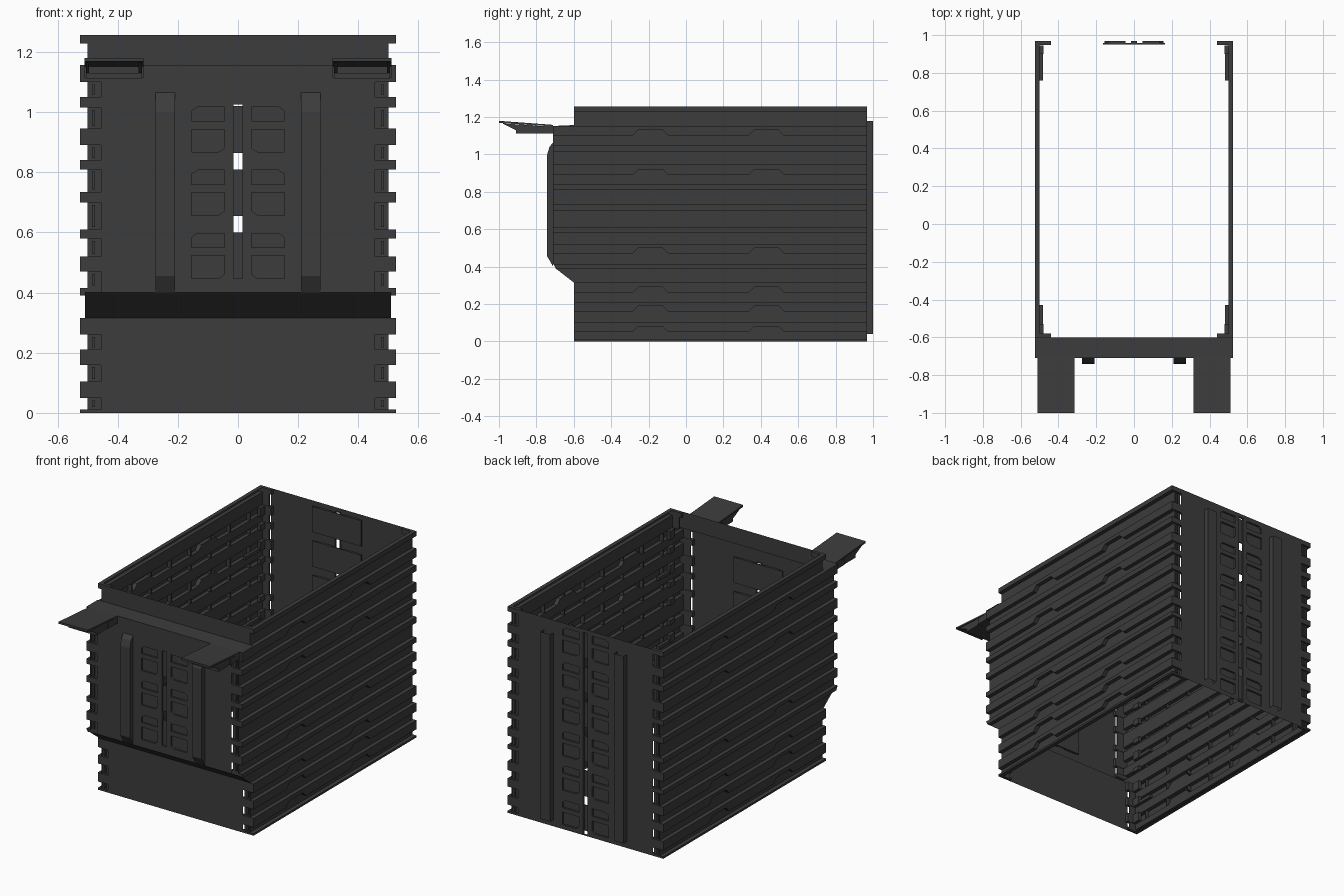
import bpy, bmesh

cube = bpy.data.objects.get("Cube")
if cube:
    bpy.data.objects.remove(cube, do_unlink=True)

grey = bpy.data.materials.new("dark_grey_plastic")
grey.use_nodes = True
COLOUR = (0.045, 0.045, 0.045, 1)
grey.diffuse_color = COLOUR
shader = grey.node_tree.nodes["Principled BSDF"]
shader.inputs["Base Color"].default_value = COLOUR
shader.inputs["Roughness"].default_value = 0.7

BACK, FRONT, LOW = 0.968, -0.71, -0.60
IN, OUT = 0.50, 0.525
TOP, LEDGE = 1.257, 1.157
# rib bottom, rib top, whether its lower edge is notched
RIBS = [(0.0, 0.012, 0), (0.05, 0.105, 1), (0.16, 0.21, 1), (0.26, 0.315, 1),
        (0.39, 0.415, 0), (0.47, 0.52, 1), (0.58, 0.61, 0), (0.70, 0.735, 0),
        (0.81, 0.84, 0), (0.89, 0.945, 1), (1.015, 1.05, 0), (1.10, 1.152, 1),
        (1.228, TOP, 0)]
NOTCHES = (-0.19, 0.43)


def finish(name, bm):
    mesh = bpy.data.meshes.new(name)
    bm.to_mesh(mesh)
    bm.free()
    mesh.materials.append(grey)
    obj = bpy.data.objects.new(name, mesh)
    bpy.context.collection.objects.link(obj)
    return obj


def add_box(bm, lo, hi):
    verts = bmesh.ops.create_cube(bm, size=1)["verts"]
    for v in verts:
        v.co = [lo[i] if v.co[i] < 0 else hi[i] for i in range(3)]


def mirrored_box(bm, lo, hi):
    add_box(bm, lo, hi)
    add_box(bm, (-hi[0], lo[1], lo[2]), (-lo[0], hi[1], hi[2]))


def front_y(z):
    """Front end of the side walls at a given height."""
    if z > LEDGE - 0.002:
        return LOW
    return LOW + (FRONT - LOW) * min(max((z - 0.32) / 0.08, 0), 1)


def notch_rise(y):
    return max(min(max((0.095 - abs(y - c)) / 0.03, 0), 1) for c in NOTCHES) * 0.03


# Corrugated side walls
columns = [c + d for c in NOTCHES for d in (-0.095, -0.065, 0.065, 0.095)] + [BACK]
for side, label in ((1, "left"), (-1, "right")):
    bm = bmesh.new()
    rows = []
    for zb, zt, notched in RIBS:
        if zb > LEDGE:
            rows.append((IN, LEDGE, 0))
        rows += [(IN, zb, notched), (OUT, zb, notched), (OUT, zt, 0), (IN, zt, 0)]
    grid = []
    for x, z, notched in rows:
        ys = [front_y(z)] + columns
        grid.append([bm.verts.new((side * x, y, z + notched * notch_rise(y))) for y in ys])
    for a, b in zip(grid, grid[1:]):
        for i in range(len(columns)):
            quad = [a[i], a[i + 1], b[i + 1], b[i]]
            bm.faces.new(quad if side > 0 else quad[::-1])
    finish(label + "_side_wall", bm)

# Small webs inside the hollow ribs
bm = bmesh.new()
for zb, zt, notched in RIBS[1:-1]:
    for k in range(8):
        y = -0.5 + k * 0.19
        low = zb + notched * notch_rise(y)
        mirrored_box(bm, (IN + 0.001, y, low), (OUT - 0.001, y + 0.008, zt))
finish("rib_webs", bm)

# Corner posts with a bracket at each rib
bm = bmesh.new()
for zb, zt, notched in RIBS:
    f = max(front_y(zb), front_y(zt))
    if zb < 1.2:
        f = front_y(zb) if zb > 0.3 else LOW
    mirrored_box(bm, (0.44, f, zb), (OUT, f + 0.02, zt))
    mirrored_box(bm, (0.44, BACK - 0.02, zb), (OUT, BACK, zt))
for (_, z0, _), (z1, _, _) in zip(RIBS, RIBS[1:]):
    f = front_y((z0 + z1) / 2) + 0.012
    if abs(z0 - 0.315) > 0.01:
        mirrored_box(bm, (0.455, f, z0), (IN, f + 0.006, z1))
        mirrored_box(bm, (0.475, f - 0.008, z0 + 0.008), (0.485, f, z1 - 0.008))
    mirrored_box(bm, (0.455, BACK - 0.018, z0), (IN, BACK - 0.012, z1))
    mirrored_box(bm, (0.475, BACK - 0.012, z0 + 0.008), (0.485, BACK - 0.004, z1 - 0.008))
finish("corner_brackets", bm)

# Inner lugs near the corners
bm = bmesh.new()
for zb, zt, _ in RIBS[1:-1]:
    mirrored_box(bm, (0.48, 0.90, zb), (IN, 0.945, zt))
    mirrored_box(bm, (0.48, LOW + 0.02, zb), (IN, LOW + 0.07, zt))
for z in (0.16, 0.47, 0.89):
    mirrored_box(bm, (0.482, 0.76, z), (IN, 0.90, z + 0.02))
    mirrored_box(bm, (0.482, -0.53, z), (IN, -0.43, z + 0.02))
finish("inner_lugs", bm)


def rect(x0, x1, z0, z1):
    return [(x0, z0), (x1, z0), (x1, z1), (x0, z1)]


def windows(z0):
    """A tall and a short window on both sides of the centre slot."""
    a, b, c = 0.045, 0.155, 0.02
    t, s, e = z0 + 0.076, z0 + 0.103, z0 + 0.15
    tall = [(a + c, z0), (b, z0), (b, t), (a, t), (a, z0 + c * 0.7)]
    short = [(a, s), (b, s), (b, e - c * 0.7), (b - c, e), (a, e)]
    return [[(m * x, z) for x, z in p] for p in (tall, short) for m in (1, -1)]


def panel(name, y, inward, outline, starts, slot):
    """Thin wall with recessed windows, backed by plates."""
    bm = bmesh.new()

    def loop(points):
        vs = [bm.verts.new((x, y, z)) for x, z in points]
        return [bm.edges.new((v, w)) for v, w in zip(vs, vs[1:] + vs[:1])]
    edges = loop(outline)
    rims = []
    for hole in [slot] + [w for z in starts for w in windows(z)]:
        rims += loop(hole)
    bmesh.ops.triangle_fill(bm, use_beauty=True, edges=edges + rims, normal=(0, -inward, 0))
    new = bmesh.ops.extrude_edge_only(bm, edges=rims)["geom"]
    for v in new:
        if isinstance(v, bmesh.types.BMVert):
            v.co.y += inward * 0.012
    d = sorted((y + inward * 0.011, y + inward * 0.018))
    for z in starts:
        add_box(bm, (-0.165, d[0], z - 0.003), (0.165, d[1], z + 0.153))
    finish(name, bm)


panel("front_panel", FRONT, 1, rect(-0.455, 0.455, 0.40, LEDGE),
      [0.447, 0.657, 0.867], rect(-0.015, 0.015, 0.447, 1.025))
panel("back_panel", BACK, -1, rect(-0.455, 0.455, 0, TOP),
      [0.027 + 0.21 * k for k in range(6)], rect(-0.015, 0.015, 0.004, 1.235))


def sheet(bm, half, path):
    """Strip of faces along a (y, z) path, spanning -half to half in x."""
    pairs = [[bm.verts.new((x, y, z)) for x in (-half, half)] for y, z in path]
    for a, b in zip(pairs, pairs[1:]):
        bm.faces.new((a[0], a[1], b[1], b[0]))


# Lower front, sloped band, ledge and upper rim
bm = bmesh.new()
sheet(bm, 0.455, [(LOW, 0), (LOW, 0.32)])
sheet(bm, 0.508, [(LOW, 0.316), (FRONT, 0.40)])
sheet(bm, OUT, [(FRONT, 1.152), (FRONT, LEDGE), (LOW, LEDGE)])
sheet(bm, IN, [(LOW, LEDGE), (LOW, TOP)])
finish("front_steps", bm)


def prism(bm, x0, x1, path, mirror=True):
    """Closed (y, z) outline extruded along x, on both sides."""
    for m in (1, -1):
        a, b = [[bm.verts.new((m * x, y, z)) for y, z in path] for x in (x0, x1)]
        faces = [bm.faces.new(a), bm.faces.new(b[::-1])]
        for i in range(len(path)):
            j = (i + 1) % len(path)
            faces.append(bm.faces.new((a[j], a[i], b[i], b[j])))
    bmesh.ops.recalc_face_normals(bm, faces=bm.faces[:])


# Front straps
bm = bmesh.new()
prism(bm, 0.21, 0.275, [(FRONT, 0.40), (-0.742, 0.455), (-0.742, 1.0),
                        (-0.73, 1.04), (FRONT, 1.065)])
finish("front_straps", bm)

# Back straps, open at their ends
bm = bmesh.new()
for m in (1, -1):
    path = [(0.215, BACK), (0.215, 1.0), (0.28, 1.0), (0.28, BACK)]
    pairs = [[bm.verts.new((m * x, y, z)) for z in (0.04, 1.18)] for x, y in path]
    for a, b in zip(pairs, pairs[1:]):
        bm.faces.new((a[0], a[1], b[1], b[0]))
bmesh.ops.recalc_face_normals(bm, faces=bm.faces[:])
finish("back_straps", bm)

# Projecting flaps with brackets below
bm = bmesh.new()
prism(bm, 0.315, 0.51, [(-1.0, 1.168), (-1.0, 1.18), (-0.98, 1.178), (-0.71, 1.158), (-0.71, 1.15)])
prism(bm, 0.315, 0.51, [(-0.80, 1.113), (-0.80, 1.152), (FRONT, 1.152), (FRONT, 1.113)])
for x in (0.32, 0.495):
    prism(bm, x, x + 0.01, [(-0.91, 1.112), (-0.91, 1.13), (-0.98, 1.165), (-0.80, 1.155), (-0.80, 1.112)])
prism(bm, 0.32, 0.505, [(-0.91, 1.112), (-0.91, 1.13), (-0.80, 1.13), (-0.80, 1.112)])
finish("front_flaps", bm)
